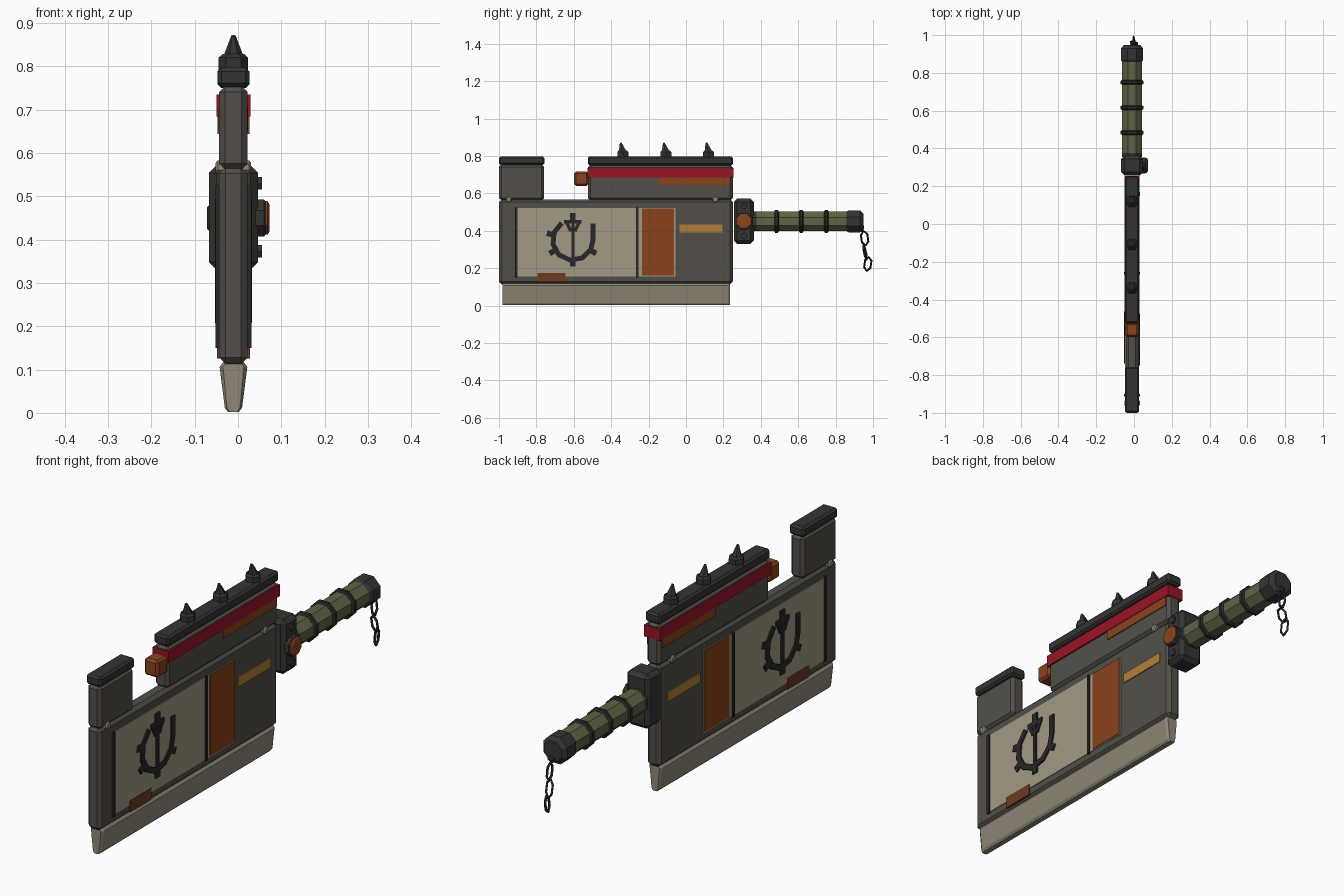
import bpy, bmesh, math
from mathutils import Matrix, Vector

if "Cube" in bpy.data.objects:
    bpy.data.objects.remove(bpy.data.objects["Cube"])

CX = -0.0105  # blade mid-plane

def mat(name, r, g, b):
    m = bpy.data.materials.new(name)
    m.diffuse_color = (r, g, b, 1)
    m.use_nodes = True
    m.node_tree.nodes["Principled BSDF"].inputs["Base Color"].default_value = m.diffuse_color
    return m

STEEL = mat("steel", .085, .078, .065)
EDGE = mat("edge_steel", .28, .25, .19)
TAN = mat("tan", .37, .32, .23)
DARK = mat("dark", .02, .02, .02)
CAP = mat("dark_steel", .035, .034, .032)
RED = mat("red", .32, .007, .018)
RUST = mat("rust", .25, .056, .012)
BROWN = mat("brown", .15, .045, .018)
OCHRE = mat("ochre", .45, .21, .04)
OLIVE = mat("olive", .11, .13, .06)

def finish(bm, name, m, bevel=0):
    if bevel:
        bmesh.ops.bevel(bm, geom=bm.edges[:], offset=bevel, segments=1,
                        affect='EDGES', profile=.5)
    bmesh.ops.recalc_face_normals(bm, faces=bm.faces[:])
    me = bpy.data.meshes.new(name)
    bm.to_mesh(me)
    bm.free()
    me.materials.append(m)
    ob = bpy.data.objects.new(name, me)
    bpy.context.collection.objects.link(ob)
    return ob

def slab(name, half, y0, y1, z0, z1, m, bevel=0):
    """Box centred on the blade plane."""
    bm = bmesh.new()
    M = Matrix.Translation((CX, (y0 + y1) / 2, (z0 + z1) / 2)) @ \
        Matrix.Diagonal((2 * half, y1 - y0, z1 - z0, 1))
    bmesh.ops.create_cube(bm, size=1, matrix=M)
    return finish(bm, name, m, bevel)

def plates(name, inner, outer, y0, y1, z0, z1, m, bevel=0):
    """Mirrored pair of thin plates on both sides."""
    bm = bmesh.new()
    for s in (-1, 1):
        M = Matrix.Translation((CX + s * (inner + outer) / 2, (y0 + y1) / 2, (z0 + z1) / 2)) @ \
            Matrix.Diagonal((outer - inner, y1 - y0, z1 - z0, 1))
        bmesh.ops.create_cube(bm, size=1, matrix=M)
    return finish(bm, name, m, bevel)

def lathe(name, axis, origin, profile, sides, m, turn=.5):
    """Rings of (distance, radius) along axis X, Y or Z; capped at both ends."""
    rot = {'X': Matrix.Rotation(math.pi / 2, 4, 'Y'),
           'Y': Matrix.Rotation(-math.pi / 2, 4, 'X'), 'Z': Matrix()}[axis]
    M = Matrix.Translation(origin) @ rot
    bm = bmesh.new()
    rings = []
    for d, r in profile:
        rings.append([bm.verts.new(M @ Vector((r * math.cos(a), r * math.sin(a), d)))
                      for a in (2 * math.pi * (i + turn) / sides for i in range(sides))])
    for a, b in zip(rings, rings[1:]):
        for i in range(sides):
            j = (i + 1) % sides
            bm.faces.new((a[i], a[j], b[j], b[i]))
    bm.faces.new(rings[0])
    bm.faces.new(rings[-1])
    return finish(bm, name, m)

# cutting edge: tapered profile extruded along y
prof = [(.02, .122), (.032, .106), (.02, .012), (.012, .002)]
prof += [(-x, z) for x, z in reversed(prof)]
bm = bmesh.new()
ends = []
for y, k in ((-.98, .75), (-.97, 1), (.225, 1), (.235, .75)):
    ends.append([bm.verts.new((CX + x * k, y, z)) for x, z in prof])
for a, b in zip(ends, ends[1:]):
    for i in range(8):
        j = (i + 1) % 8
        bm.faces.new((a[i], a[j], b[j], b[i]))
bm.faces.new(ends[0])
bm.faces.new(ends[-1])
finish(bm, "cutting_edge", EDGE)

# main body and upper blocks
slab("blade_body", .033, -1, .25, .113, .568, STEEL, .015)
slab("front_post", .033, -1, -.758, .562, .755, STEEL, .014)
slab("front_post_cap", .037, -1, -.756, .752, .797, CAP, .009)
slab("upper_block", .033, -.525, .25, .562, .752, STEEL, .014)
slab("spine_cap", .037, -.525, .252, .75, .797, CAP, .009)
slab("red_band", .0395, -.527, .254, .684, .735, RED)
slab("orange_nub", .034, -.598, -.522, .64, .716, RUST, .01)
plates("upper_rust_plate", .03, .037, -.142, .235, .644, .686, RUST)

# side panels
plates("tan_panel", .03, .036, -.905, -.057, .155, .522, TAN)
plates("panel_bar_front", .03, .0415, -.914, -.901, .15, .525, DARK)
plates("panel_bar_rear", .03, .0415, -.268, -.255, .15, .525, DARK)
plates("rust_panel", .03, .039, -.235, -.063, .16, .52, RUST)
plates("ochre_stripe", .03, .037, -.035, .195, .39, .433, OCHRE)
plates("rust_patch", .03, .038, -.795, -.645, .125, .175, BROWN)

# rivets through the body
for n, y in (("front", -.948), ("rear", .158)):
    lathe("rivet_" + n, 'X', (CX, y, .567),
          [(-.041, .011), (-.036, .017), (.036, .017), (.041, .011)], 8, EDGE)

# open gear ornament made of flat bars, repeated on both sides
EY, EZ = -.605, .35
def polar(r, deg):
    return (r * math.cos(math.radians(deg)), r * math.sin(math.radians(deg)))

arc = [polar(.108, a) for a in (125, 158, 192, 226, 262, 298, 332, 0)] + [(.108, .085)]
bars = [(p, q, .026) for p, q in zip(arc, arc[1:])]
bars += [(polar(.1, a), polar(.14, a), .03) for a in (165, 210, 330)]
bars += [((0, -.138), (0, .09), .017), ((0, -.138), (0, -.1), .03), ((0, .1), (0, .14), .03),
         ((-.042, .098), (.042, .098), .02), ((-.037, .1), (-.014, .055), .018),
         ((.037, .1), (.014, .055), .018), ((-.018, .055), (.018, .055), .016)]
for n, s in (("right", 1), ("left", -1)):
    bm = bmesh.new()
    for p, q, w in bars:
        d = Vector(q) - Vector(p)
        c = (Vector(p) + Vector(q)) / 2
        M = Matrix.Translation((CX + s * .038, EY + s * c.x, EZ + c.y)) @ \
            Matrix.Rotation(s * math.atan2(d.y, d.x), 4, 'X') @ \
            Matrix.Diagonal((.009, d.length + .008, w, 1))
        bmesh.ops.create_cube(bm, size=1, matrix=M)
    finish(bm, "gear_ornament_" + n, DARK)

# spine spikes on hexagonal bases
for i, y in enumerate((-.338, -.108, .12)):
    lathe(f"spike_base_{i}", 'Z', (CX, y, .79), [(0, .034), (.03, .034), (.038, .025)], 6, CAP, 0)
    sp = lathe(f"spike_{i}", 'Z', (0, 0, 0), [(0, .026), (.056, .005)], 6, CAP, 0)
    sp.location = (CX, y, .816)
    sp.rotation_euler = (.2, 0, 0)

# guard with bolts and knob
slab("guard", .057, .256, .363, .33, .572, CAP, .018)
lathe("guard_knob_base", 'X', (.04, .31, .45), [(0, .046), (.02, .046), (.025, .04)], 8, CAP)
lathe("guard_knob", 'X', (.06, .31, .45), [(0, .042), (.008, .042), (.013, .034)], 8, RUST)
for n, z in (("top", .53), ("bottom", .373)):
    lathe("guard_bolt_" + n, 'X', (.04, .31, z), [(0, .017), (.015, .017)], 6, CAP)

# grip, rings, pommel
lathe("grip_collar", 'Y', (CX, .355, .45), [(0, .056), (.022, .056)], 8, CAP)
lathe("grip", 'Y', (CX, .37, .45), [(0, .056), (.5, .056)], 8, OLIVE)
for i, y in enumerate((.484, .616, .75)):
    lathe(f"grip_ring_{i}", 'Y', (CX, y - .012, .45),
          [(0, .058), (.005, .066), (.019, .066), (.024, .058)], 8, DARK)
lathe("pommel", 'Y', (CX, .858, .45),
      [(0, .056), (.012, .064), (.072, .064), (.09, .046)], 8, CAP)

# chain of elongated hexagonal links, each turned against the last
chain = [(.942, .413, .022, 80, 10), (.955, .36, .045, 0, -8), (.957, .285, .046, 75, -12),
         (.972, .222, .044, 10, 8)]
for i, (y, z, h, spin, tilt) in enumerate(chain):
    bm = bmesh.new()
    rings = []
    for k in range(6):
        a = math.pi / 3 * k + math.pi / 2
        d = Vector((0, math.cos(a), math.sin(a)))
        c = Vector((0, d.y * .02, d.z * (h - .006)))
        rings.append([bm.verts.new(c + d * u + Vector((v, 0, 0)))
                      for u, v in ((.006, 0), (0, .006), (-.006, 0), (0, -.006))])
    for k in range(6):
        a, b = rings[k], rings[(k + 1) % 6]
        for j in range(4):
            bm.faces.new((a[j], a[(j + 1) % 4], b[(j + 1) % 4], b[j]))
    bm.transform(Matrix.Translation((0, y, z)) @
                 Matrix.Rotation(math.radians(-tilt), 4, 'X') @
                 Matrix.Rotation(math.radians(spin), 4, 'Z'))
    finish(bm, f"chain_link_{i}", DARK)
